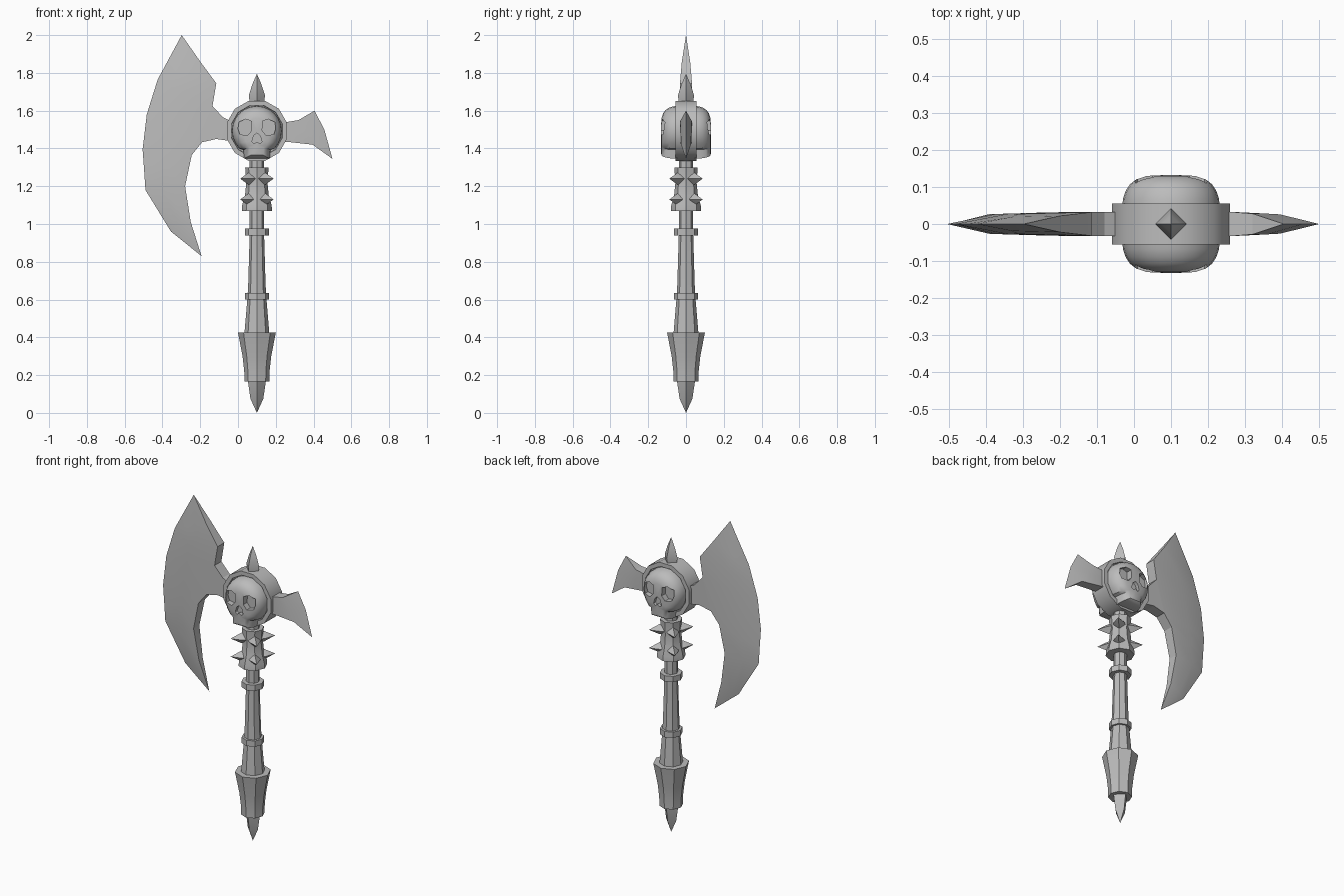
import bpy, bmesh
from math import sin, cos, pi, radians
from mathutils import Matrix, Vector

default = bpy.data.objects.get("Cube")
if default:
    bpy.data.objects.remove(default, do_unlink=True)

grey = bpy.data.materials.new("plain_grey")
grey.use_nodes = True
grey.diffuse_color = (0.5, 0.5, 0.5, 1)
grey.node_tree.nodes["Principled BSDF"].inputs["Base Color"].default_value = (0.5, 0.5, 0.5, 1)

AXIS = 0.1        # x of the handle axis
HUB_Z = 1.493     # centre height of the axe head


def finish(name, bm, matrix=Matrix(), angle=35):
    """Clean the mesh, place it and shade it."""
    bmesh.ops.remove_doubles(bm, verts=bm.verts, dist=0.0003)
    bmesh.ops.recalc_face_normals(bm, faces=bm.faces)
    bm.transform(matrix)
    mesh = bpy.data.meshes.new(name)
    bm.to_mesh(mesh)
    bm.free()
    mesh.materials.append(grey)
    obj = bpy.data.objects.new(name, mesh)
    bpy.context.collection.objects.link(obj)
    smooth(obj, angle)
    return obj


def smooth(obj, angle):
    bpy.ops.object.select_all(action='DESELECT')
    obj.select_set(True)
    bpy.context.view_layer.objects.active = obj
    bpy.ops.object.shade_smooth_by_angle(angle=radians(angle))


def loft(rings, cap_start=True, cap_end=True):
    """Bridge closed rings of points into a skin."""
    bm = bmesh.new()
    loops = [[bm.verts.new(p) for p in ring] for ring in rings]
    n = len(rings[0])
    for a, b in zip(loops, loops[1:]):
        for i in range(n):
            j = (i + 1) % n
            bm.faces.new((a[i], a[j], b[j], b[i]))
    if cap_start:
        bm.faces.new(loops[0])
    if cap_end:
        bm.faces.new(loops[-1])
    return bm


def lathe(name, profile, sides, turn=0.0, matrix=Matrix.Translation((AXIS, 0, 0)), angle=35):
    """Turn a (radius, height) profile into a faceted round part."""
    rings = [[(r * cos(turn + 2 * pi * i / sides), r * sin(turn + 2 * pi * i / sides), z)
              for i in range(sides)] for r, z in profile]
    return finish(name, loft(rings, profile[0][0] > 0, profile[-1][0] > 0), matrix, angle)


def slab(name, rows, cap_start=False):
    """Blade from rows of (x, z, half thickness), mirrored front to back."""
    rings = [[(x, -t, z) for x, z, t in row] + [(x, t, z) for x, z, t in reversed(row)]
             for row in rows]
    return finish(name, loft(rings, cap_start, False), angle=20)


def prism(name, outline, y0, y1):
    return finish(name, loft([[(x, y, z) for x, z in outline] for y in (y0, y1)]))


# Handle, from the bottom spike up
lathe("pommel_spike", [(0, 0), (0.034, 0.075), (0.048, 0.17)], 4, angle=20)
lathe("pommel", [(0.066, 0.165), (0.067, 0.22), (0.076, 0.3), (0.1, 0.425)], 8)
lathe("lower_grip", [(0.066, 0.42), (0.05, 0.61)], 8)
lathe("upper_grip", [(0.05, 0.61), (0.046, 0.68), (0.038, 0.95), (0.038, 1.36)], 8)
for label, z in (("lower", 0.6), ("upper", 0.94)):
    lathe(label + "_collar", [(0.063, z), (0.063, z + 0.035)], 8)
lathe("spiked_sleeve", [(0.08, 1.07), (0.078, 1.1), (0.063, 1.15), (0.056, 1.22),
                        (0.062, 1.3)], 8)

# Diagonal spikes around the sleeve
for row, z in enumerate((1.13, 1.24)):
    for k in range(4):
        place = (Matrix.Translation((AXIS, 0, z)) @ Matrix.Rotation(pi / 4 + k * pi / 2, 4, 'Z')
                 @ Matrix.Rotation(pi / 2, 4, 'Y'))
        lathe(f"sleeve_spike_{row}_{k}", [(0.034, 0.04), (0.031, 0.065), (0, 0.125)], 4,
              matrix=place, angle=20)

# Head hub with shallow recess on both faces, and the crown spike
hub_place = Matrix.Translation((AXIS, 0, HUB_Z)) @ Matrix.Rotation(pi / 2, 4, 'X')
lathe("hub", [(0, -0.045), (0.138, -0.045), (0.14, -0.055), (0.165, -0.055),
              (0.165, 0.055), (0.14, 0.055), (0.138, 0.045), (0, 0.045)],
      12, pi / 12, hub_place)
lathe("crown_spike", [(0.036, 1.63), (0.043, 1.68), (0.024, 1.74), (0, 1.795)], 4, angle=20)

# Large blade: outer edge sharp, inner edge thick, both tips pointed
stations = [((-0.425, 1.765), (-0.2, 1.86), 0.022),
            ((-0.455, 1.67), (-0.115, 1.745), 0.032),
            ((-0.483, 1.58), (-0.135, 1.625), 0.033),
            ((-0.505, 1.395), (-0.19, 1.433), 0.032),
            ((-0.497, 1.285), (-0.245, 1.365), 0.031),
            ((-0.49, 1.18), (-0.28, 1.2), 0.028),
            ((-0.355, 0.96), (-0.25, 1.01), 0.018)]
rows = [[(-0.298, 2.0, 0)] * 3]
for outer, inner, t in stations:
    mid = Vector(outer).lerp(Vector(inner), 0.42)
    rows.append([(*outer, 0), (*mid, t * 0.85), (*inner, t)])
rows.append([(-0.193, 0.83, 0)] * 3)
slab("large_blade", rows)
slab("large_blade_neck", [[(-0.135, 1.625, 0.033), (-0.19, 1.433, 0.032)],
                          [(-0.08, 1.565, 0.033), (-0.115, 1.45, 0.033)],
                          [(-0.03, 1.54, 0.033), (-0.045, 1.44, 0.033)],
                          [(0.0, 1.54, 0.033), (0.0, 1.44, 0.033)]])

# Small rear blade
slab("small_blade", [[(0.2, 1.54, 0.033), (0.2, 1.49, 0.033), (0.2, 1.435, 0.033)],
                     [(0.26, 1.54, 0.033), (0.26, 1.49, 0.033), (0.26, 1.435, 0.033)],
                     [(0.32, 1.55, 0.028), (0.36, 1.49, 0.028), (0.395, 1.42, 0.026)],
                     [(0.405, 1.6, 0), (0.457, 1.5, 0), (0.5, 1.345, 0)]], True)

# Skull: round cranium narrowing to a square jaw, domed towards the front
half = [(0.132 * sin(radians(a)), 0.132 * cos(radians(a))) for a in range(15, 136, 15)]
half += [(0.072, -0.1), (0.068, -0.147)]
outline = [(0, 0.132)] + half + [(0, -0.147)] + [(-x, z) for x, z in reversed(half)]
rings = []
for step in range(7):
    t = step * pi / 12
    s = max(cos(t), 0) ** 0.5 if step < 6 else 0
    rings.append([(AXIS + x * s, -0.045 - 0.088 * sin(t),
                   HUB_Z + z * (s if z > 0 else 1 - (1 - s) * 0.25)) for x, z in outline])
skull = finish("front_skull", loft(rings, True, False))

# Eye sockets and nose cut into the skull
eye = [(0.095, 1.54), (0.06, 1.555), (0.03, 1.545), (0.028, 1.495),
       (0.05, 1.468), (0.09, 1.475), (0.1, 1.505)]
nose = [(0, 1.482), (0.017, 1.468), (0.027, 1.435), (0.014, 1.425),
        (0, 1.436), (-0.014, 1.425), (-0.027, 1.435), (-0.017, 1.468)]
cutters = [prism("eye_cutter", [(AXIS + s * x, z) for x, z in eye], -0.2, -0.095)
           for s in (-1, 1)]
cutters.append(prism("nose_cutter", [(AXIS + x, z) for x, z in nose], -0.2, -0.112))
for cutter in cutters:
    cutter.hide_render = True
    bpy.context.view_layer.objects.active = skull
    cut = skull.modifiers.new("socket", 'BOOLEAN')
    cut.operation = 'DIFFERENCE'
    cut.solver = 'EXACT'
    cut.object = cutter
    bpy.ops.object.modifier_apply(modifier=cut.name)
    bpy.data.objects.remove(cutter, do_unlink=True)
smooth(skull, 35)

# Matching skull on the back
back = skull.copy()
back.name = "back_skull"
back.rotation_euler = (0, 0, pi)
back.location = (2 * AXIS, 0, 0)
bpy.context.collection.objects.link(back)
